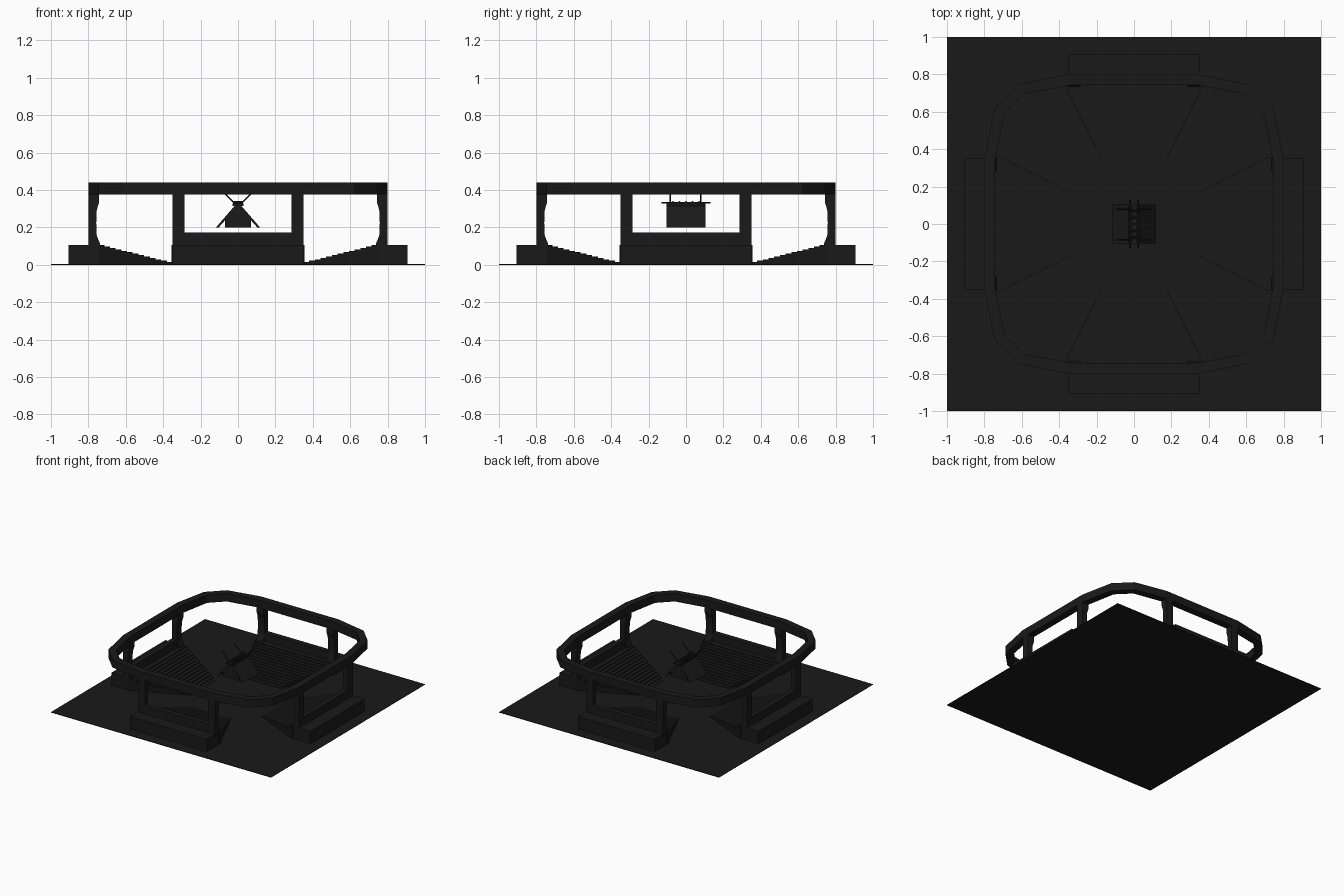
import bpy, bmesh, math
from mathutils import Matrix, Vector

if "Cube" in bpy.data.objects:
    bpy.data.objects.remove(bpy.data.objects["Cube"])

dark = bpy.data.materials.new("near_black")
dark.diffuse_color = (0.01, 0.01, 0.01, 1)
dark.use_nodes = True
dark.node_tree.nodes["Principled BSDF"].inputs["Base Color"].default_value = dark.diffuse_color


def finish(name, bm, turn=0.0):
    bmesh.ops.recalc_face_normals(bm, faces=bm.faces)
    bmesh.ops.rotate(bm, verts=bm.verts, cent=(0, 0, 0), matrix=Matrix.Rotation(turn, 3, 'Z'))
    me = bpy.data.meshes.new(name)
    bm.to_mesh(me)
    bm.free()
    me.materials.append(dark)
    ob = bpy.data.objects.new(name, me)
    bpy.context.collection.objects.link(ob)
    return ob


def add_box(bm, lo, hi):
    lo, hi = Vector(lo), Vector(hi)
    m = Matrix.Translation((lo + hi) / 2) @ Matrix.Diagonal((*(hi - lo), 1))
    bmesh.ops.create_cube(bm, size=1, matrix=m)


def add_prism(bm, a, b):
    """Solid between two matching loops of points."""
    va, vb = [bm.verts.new(p) for p in a], [bm.verts.new(p) for p in b]
    bm.faces.new(va)
    bm.faces.new(vb[::-1])
    for i in range(len(va)):
        j = (i + 1) % len(va)
        bm.faces.new((va[i], vb[i], vb[j], va[j]))


def add_rod(bm, p, q, r, sides=8):
    p, q = Vector(p), Vector(q)
    rot = (q - p).to_track_quat('Z', 'Y').to_matrix().to_4x4()
    bmesh.ops.create_cone(bm, cap_ends=True, segments=sides, radius1=r, radius2=r,
                          depth=(q - p).length, matrix=Matrix.Translation((p + q) / 2) @ rot)


# Ground
bm = bmesh.new()
add_box(bm, (-1, -1, 0), (1, 1, 0.004))
finish("ground_slab", bm)

# Four identical sides, modelled at the front
STEPS, Y0, Y1 = 14, 0.32, 0.745
column_profile = [(0.80, 0.10), (0.80, 0.39), (0.742, 0.39), (0.742, 0.335), (0.755, 0.295),
                  (0.758, 0.225), (0.755, 0.155), (0.738, 0.115), (0.735, 0.10)]
for k, side in enumerate(("front", "right", "back", "left")):
    turn = k * math.pi / 2

    # Tapered stepped seating, with both side walls following the taper
    bm = bmesh.new()
    half = lambda y: min(0.355, 0.165 + (y - 0.33) * 0.5)
    pts = [(Y0, 0)]
    for i in range(STEPS):
        z = 0.105 * (i + 1) / STEPS
        pts += [(Y0 + (Y1 - Y0) * i / STEPS, z), (Y0 + (Y1 - Y0) * (i + 1) / STEPS, z)]
    pts.append((Y1, 0))
    add_prism(bm, [(-half(y), -y, z) for y, z in pts], [(half(y), -y, z) for y, z in pts])
    finish(side + "_seating_steps", bm, turn)

    # Outer base and parapet
    bm = bmesh.new()
    add_box(bm, (-0.35, -0.905, 0), (0.35, -0.74, 0.105))
    finish(side + "_base_block", bm, turn)
    bm = bmesh.new()
    add_box(bm, (-0.29, -0.80, 0.10), (0.29, -0.757, 0.172))
    finish(side + "_parapet", bm, turn)

    # Columns with waisted inner face
    bm = bmesh.new()
    for s in (-1, 1):
        add_prism(bm, [(s * 0.287, -y, z) for y, z in column_profile],
                  [(s * 0.35, -y, z) for y, z in column_profile])
    finish(side + "_columns", bm, turn)

# Roof ring: twelve-sided band
quarter = [(0.80, 0.35), (0.745, 0.62), (0.62, 0.745), (0.35, 0.80)]
inner_quarter = [(0.742, 0.34), (0.695, 0.59), (0.59, 0.695), (0.34, 0.742)]


def ring(points):
    return [Matrix.Rotation(k * math.pi / 2, 2) @ Vector(p) for k in range(4) for p in points]


outer, inner = ring(quarter), ring(inner_quarter)
bm = bmesh.new()
rows = [[bm.verts.new((p.x, p.y, z)) for z, p in
         ((0.375, o), (0.44, o), (0.44, n), (0.375, n))] for o, n in zip(outer, inner)]
for i, a in enumerate(rows):
    b = rows[(i + 1) % len(rows)]
    for j in range(4):
        bm.faces.new((a[j], b[j], b[(j + 1) % 4], a[(j + 1) % 4]))
finish("roof_ring", bm)

# Hanging display: gabled core and two sloping screens
core = [(-0.07, 0.2), (0.07, 0.2), (0.07, 0.245), (0.012, 0.315), (-0.012, 0.315), (-0.07, 0.245)]
bm = bmesh.new()
add_prism(bm, [(x, -0.095, z) for x, z in core], [(x, 0.095, z) for x, z in core])
finish("display_core", bm)
bm = bmesh.new()
for s in (-1, 1):
    panel = [(s * 0.008, 0.327), (s * 0.118, 0.2), (s * 0.103, 0.2), (s * 0.008, 0.308)]
    add_prism(bm, [(x, -0.103, z) for x, z in panel], [(x, 0.103, z) for x, z in panel])
finish("display_screens", bm)

# Display frame rails and crossed hangers
bm = bmesh.new()
add_box(bm, (-0.03, -0.105, 0.316), (0.03, 0.105, 0.328))
for s in (-1, 1):
    add_rod(bm, (s * 0.022, -0.13, 0.332), (s * 0.022, 0.13, 0.332), 0.005)
finish("display_rails", bm)
bm = bmesh.new()
for y in (-0.085, 0.08):
    for s in (-1, 1):
        add_rod(bm, (0, y, 0.312), (s * 0.09, y, 0.4), 0.004)
finish("display_hangers", bm)

# Small lamps along the display top
bm = bmesh.new()
for i in range(5):
    add_rod(bm, (-0.025, -0.07 + 0.035 * i, 0.334), (0.025, -0.07 + 0.035 * i, 0.334), 0.007, 10)
finish("display_lamps", bm)
